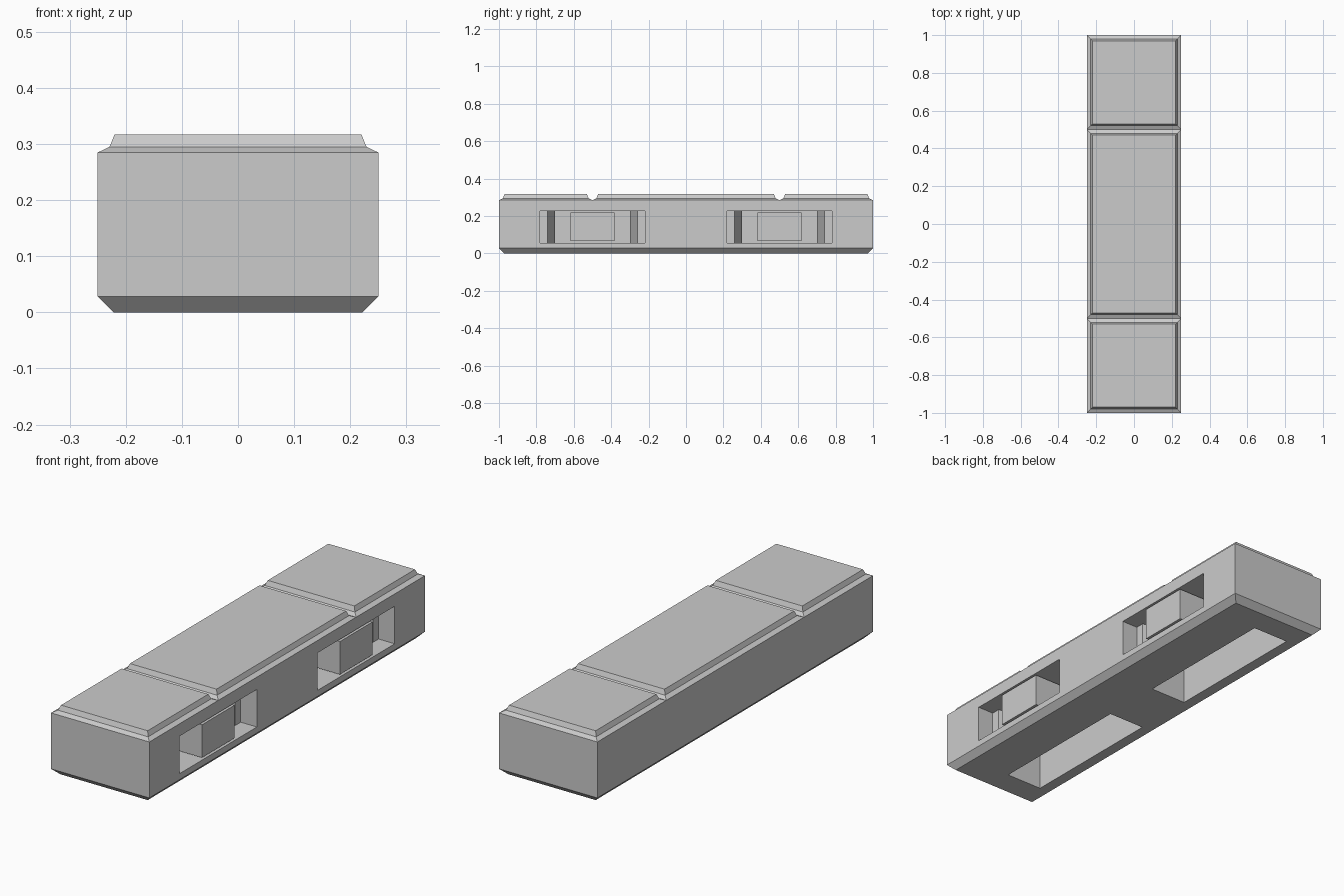
import bpy
import bmesh

cube = bpy.data.objects.get("Cube")
if cube:
    bpy.data.objects.remove(cube)

grey = bpy.data.materials.new("light_grey")
grey.use_nodes = True
colour = (0.6, 0.6, 0.6, 1)
grey.diffuse_color = colour
grey.node_tree.nodes["Principled BSDF"].inputs["Base Color"].default_value = colour


def loft(name, rings):
    """Closed solid through rings that have equal point counts."""
    bm = bmesh.new()
    loops = [[bm.verts.new(p) for p in ring] for ring in rings]
    for low, high in zip(loops, loops[1:]):
        for i in range(len(low)):
            j = (i + 1) % len(low)
            bm.faces.new((low[i], low[j], high[j], high[i]))
    bm.faces.new(loops[0][::-1])
    bm.faces.new(loops[-1])
    bmesh.ops.recalc_face_normals(bm, faces=bm.faces)
    mesh = bpy.data.meshes.new(name)
    bm.to_mesh(mesh)
    bm.free()
    mesh.materials.append(grey)
    obj = bpy.data.objects.new(name, mesh)
    bpy.context.collection.objects.link(obj)
    return obj


def rect(x0, x1, y0, y1, z, inset=0):
    x0, x1, y0, y1 = x0 + inset, x1 - inset, y0 + inset, y1 - inset
    return [(x0, y0, z), (x1, y0, z), (x1, y1, z), (x0, y1, z)]


def box(name, x0, x1, y0, y1, z0, z1):
    return loft(name, [rect(x0, x1, y0, y1, z) for z in (z0, z1)])


def cut(target, cutter):
    cutter.hide_render = True
    mod = target.modifiers.new("cut", 'BOOLEAN')
    mod.operation = 'DIFFERENCE'
    mod.solver = 'EXACT'
    mod.object = cutter
    bpy.context.view_layer.objects.active = target
    bpy.ops.object.modifier_apply(modifier=mod.name)
    bpy.data.objects.remove(cutter)


W = 0.25         # half width
SHOULDER = 0.285  # height where the top bevel starts

# Main block with a chamfered underside
body = loft("body", [rect(-W, W, -1, 1, z, inset)
                     for z, inset in ((0, 0.028), (0.028, 0), (SHOULDER, 0))])

# Three raised top panels, separated by V grooves
for name, y0, y1 in (("front_panel", -1, -0.5), ("middle_panel", -0.5, 0.5),
                     ("rear_panel", 0.5, 1)):
    loft(name, [rect(-W, W, y0, y1, z, inset) for z, inset in
                ((SHOULDER, 0), (0.295, 0.021), (0.317, 0.03))])

# Half outline of a side pocket that narrows inward: depth x, half length
half = [(0.3, 0.28), (0.168, 0.28), (0.168, 0.24), (0.015, 0.2), (-0.06, 0.2)]
outline = half + [(x, -y) for x, y in reversed(half)]

for name, mid in (("front", -0.5), ("rear", 0.5)):
    # Slot in the underside
    cut(body, box(name + "_slot_cutter", -0.17, 0.015,
                  mid - 0.355, mid + 0.355, -0.1, 0.23))
    # Side pocket leading into the slot
    cut(body, loft(name + "_pocket_cutter",
                   [[(x, mid + y, z) for x, y in outline] for z in (0.056, 0.228)]))
    # Block standing in the middle of the pocket
    box(name + "_pocket_block", 0.015, W, mid - 0.118, mid + 0.118, 0.067, 0.218)
